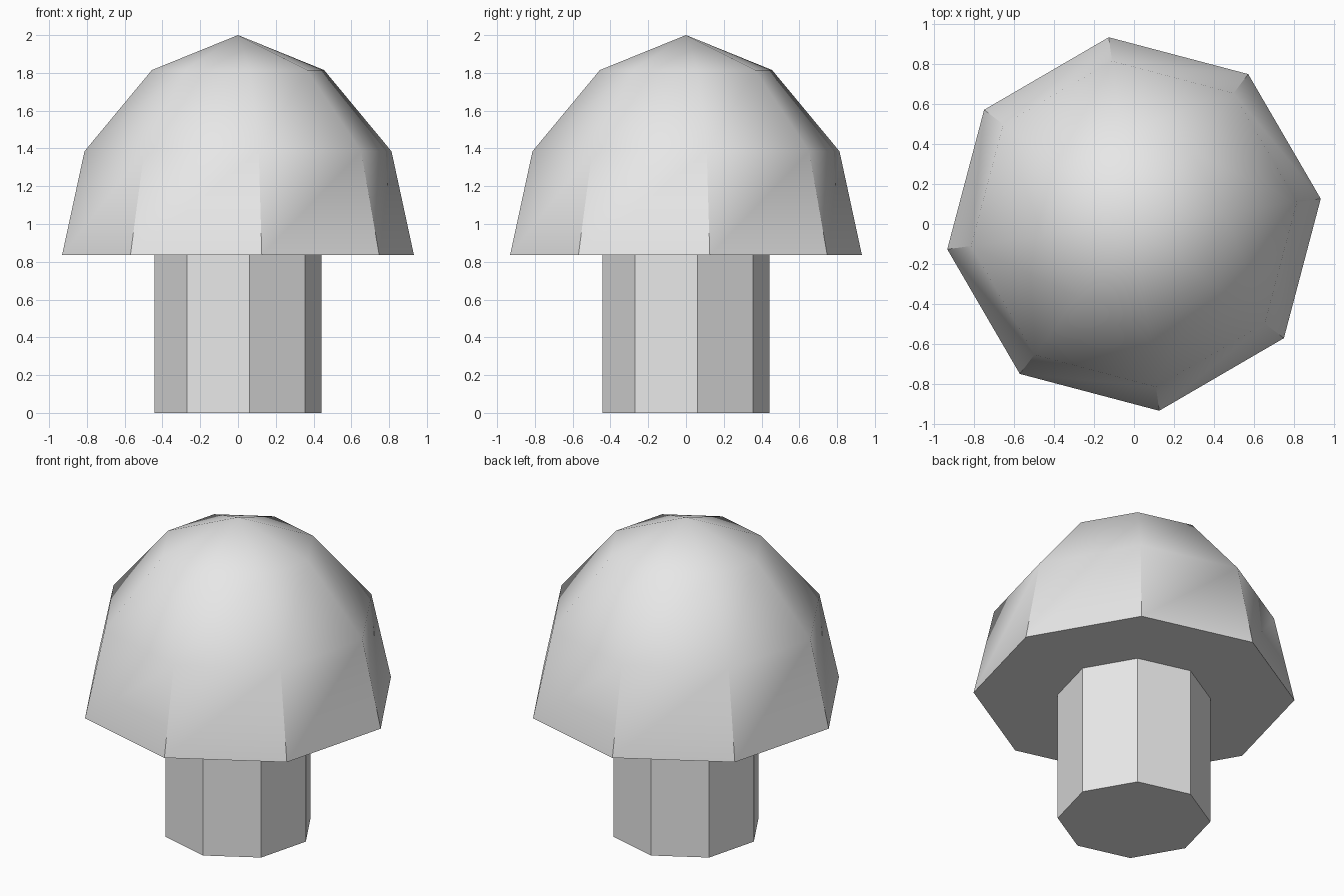
import bpy
import bmesh
from math import cos, sin, radians

cube = bpy.data.objects.get("Cube")
if cube:
    bpy.data.objects.remove(cube, do_unlink=True)

SIDES = 8
TWIST = radians(7.7)

grey = bpy.data.materials.new("light grey")
grey.use_nodes = True
grey.diffuse_color = (0.8, 0.8, 0.8, 1)
grey.node_tree.nodes["Principled BSDF"].inputs["Base Color"].default_value = (0.8, 0.8, 0.8, 1)


def lathe(name, profile, tip=None):
    """Octagonal solid from (radius, height) rings, closed by a tip or a flat top."""
    bm = bmesh.new()
    rings = []
    for r, z in profile:
        angles = [TWIST + radians(360 / SIDES) * i for i in range(SIDES)]
        rings.append([bm.verts.new((r * cos(a), r * sin(a), z)) for a in angles])
    bm.faces.new(rings[0][::-1])
    for low, high in zip(rings, rings[1:]):
        for i in range(SIDES):
            j = (i + 1) % SIDES
            bm.faces.new((low[i], low[j], high[j], high[i]))
    top = rings[-1]
    if tip is None:
        bm.faces.new(top)
    else:
        apex = bm.verts.new((0, 0, tip))
        for i in range(SIDES):
            bm.faces.new((top[i], top[(i + 1) % SIDES], apex))
    mesh = bpy.data.meshes.new(name)
    bm.to_mesh(mesh)
    bm.free()
    mesh.materials.append(grey)
    obj = bpy.data.objects.new(name, mesh)
    bpy.context.collection.objects.link(obj)
    return obj


# Straight stem, flat faces
stem = lathe("stem", [(0.447, 0), (0.447, 0.84)])

# Domed cap, smooth above and creased along the lower corners
cap = lathe("cap", [(0.94, 0.835), (0.82, 1.385), (0.46, 1.815)], tip=2.0)
bpy.ops.object.select_all(action='DESELECT')
cap.select_set(True)
bpy.context.view_layer.objects.active = cap
bpy.ops.object.shade_smooth_by_angle(angle=radians(40))
